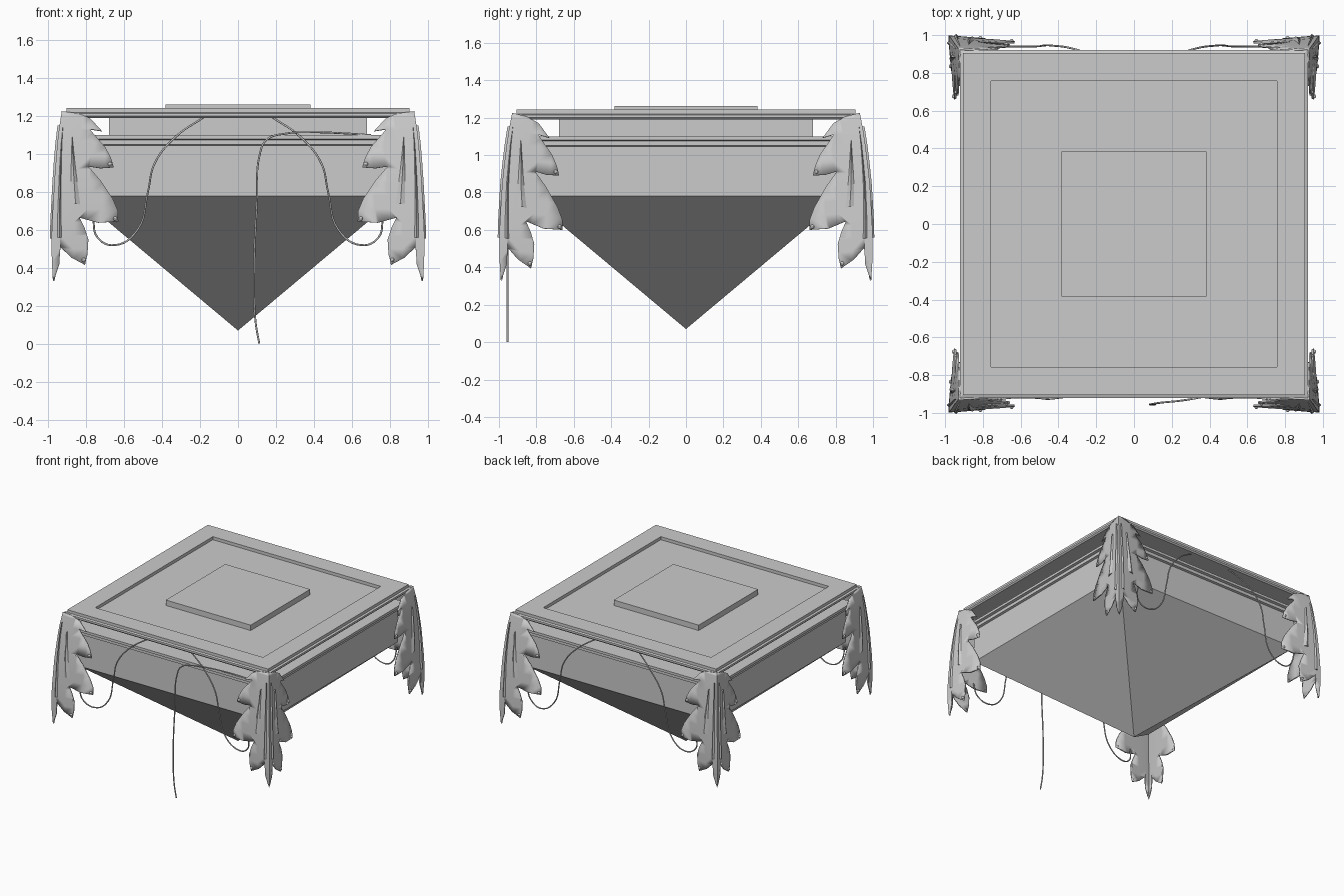
import bpy, bmesh
from mathutils import Vector

if "Cube" in bpy.data.objects:
    bpy.data.objects.remove(bpy.data.objects["Cube"])


def finish(name, bm, smooth=False):
    bmesh.ops.recalc_face_normals(bm, faces=bm.faces)
    me = bpy.data.meshes.new(name)
    bm.to_mesh(me)
    bm.free()
    ob = bpy.data.objects.new(name, me)
    bpy.context.collection.objects.link(ob)
    if smooth:
        bpy.ops.object.select_all(action='DESELECT')
        ob.select_set(True)
        bpy.context.view_layer.objects.active = ob
        bpy.ops.object.shade_smooth_by_angle(angle=0.6)
    return ob


def square_loft(name, profile):
    """Stack of square rings (half width, z), capped at both ends."""
    bm = bmesh.new()
    rings = []
    for h, z in profile:
        if h == 0:
            rings.append([bm.verts.new((0, 0, z))] * 4)
        else:
            rings.append([bm.verts.new((sx * h, sy * h, z))
                          for sx, sy in ((-1, -1), (1, -1), (1, 1), (-1, 1))])
    for a, b in zip(rings, rings[1:]):
        for i in range(4):
            j = (i + 1) % 4
            bm.faces.new(dict.fromkeys((a[i], a[j], b[j], b[i])))
    for r in (rings[0], rings[-1]):
        if r[0] is not r[1]:
            bm.faces.new(r)
    return finish(name, bm)


# Canopy: roof slab with recessed top, raised panel, neck, moulded body with pyramid
square_loft("roof_slab", [(0.74, 1.19), (0.91, 1.19), (0.92, 1.20), (0.92, 1.215), (0.905, 1.22),
                          (0.905, 1.243), (0.757, 1.243), (0.757, 1.218)])
square_loft("top_panel", [(0.383, 1.21), (0.383, 1.262)])
square_loft("neck", [(0.68, 1.08), (0.68, 1.20)])
square_loft("body", [(0, 0.07), (0.848, 0.78), (0.848, 1.045), (0.865, 1.05), (0.865, 1.075),
                     (0.885, 1.08), (0.885, 1.10)])

# Corner leaf: u = distance from the corner rib, z = height
OUTLINE = [(0, 1.225), (.08, 1.215), (.15, 1.19), (.225, 1.12), (.16, 1.13), (.25, 1.037),
           (.285, .98), (.304, .93), (.235, .925), (.17, .935), (.24, .86), (.31, .763),
           (.34, .70), (.345, .645), (.24, .638), (.14, .665), (.17, .61), (.19, .55),
           (.185, .47), (.17, .416), (.10, .455), (.043, .51), (.035, .42), (0, .33)]
RIB = [(1.23, .925), (1.1, .945), (.9, .962), (.6, .979), (.45, .979), (.3, .970)]


def rib(z):
    for (z1, a), (z0, b) in zip(RIB, RIB[1:]):
        if z >= z0:
            return b + (a - b) * (z - z0) / (z1 - z0)
    return RIB[-1][1]


def place(u, z, lift, side, sx, sy):
    """Wrap a leaf point round the corner: side 0 = x-running half, 1 = y-running half."""
    a = rib(z)
    b = a + 0.015 * min(1, (1.23 - z) / 0.4)
    sag = 0.08 * u - lift
    if side == 0:
        return Vector((sx * (a - u), sy * (b - sag), z))
    return Vector((sx * (a - sag), sy * (b - 0.96 * u), z - 0.13 * u))


VEINS = [((.07, 1.10), (.088, .74), (.142, .735)), ((.014, 1.17), (.026, .56), (.05, .56))]
PINS = [(.283, .947), (.328, .66), (.165, .442)]

for sx, xn in ((-1, "left"), (1, "right")):
    for sy, yn in ((-1, "front"), (1, "back")):
        tag = f"{yn}_{xn}"
        leaf, veins, pins = bmesh.new(), bmesh.new(), bmesh.new()
        for side in (0, 1):
            # blade, sliced so it can bend
            half = bmesh.new()
            half.faces.new([half.verts.new((u, 0, z)) for u, z in OUTLINE])
            cuts = [((0, 0, 0.36 + 0.07 * i), (0, 0, 1)) for i in range(13)]
            cuts += [((0.04 + 0.07 * i, 0, 0), (1, 0, 0)) for i in range(4)]
            for co, no in cuts:
                bmesh.ops.bisect_plane(half, geom=half.verts[:] + half.edges[:] + half.faces[:],
                                       dist=1e-5, plane_co=co, plane_no=no)
            for v in half.verts:
                v.co = place(v.co.x, v.co.z, 0, side, sx, sy)
            tmp = bpy.data.meshes.new("leaf_half")
            half.to_mesh(tmp)
            half.free()
            leaf.from_mesh(tmp)
            bpy.data.meshes.remove(tmp)
            # raised tapering veins
            for top, bl, br in VEINS:
                rows = []
                for i in range(7):
                    t = 0.03 + 0.97 * i / 6
                    l = Vector(top).lerp(Vector(bl), t)
                    r = Vector(top).lerp(Vector(br), t)
                    m = (l + r) / 2
                    rows.append([veins.verts.new(place(p[0], p[1], h, side, sx, sy))
                                 for p, h in ((l, .004), (m, .016), (r, .004))])
                for p, q in zip(rows, rows[1:]):
                    for k in range(3):
                        n = (k + 1) % 3
                        veins.faces.new((p[k], p[n], q[n], q[k]))
                veins.faces.new(rows[0])
                veins.faces.new(rows[-1])
            # small pins on the lobe tips
            for u, z in PINS:
                s = bmesh.ops.create_uvsphere(pins, u_segments=10, v_segments=6, radius=.011)
                bmesh.ops.translate(pins, verts=s["verts"], vec=place(u, z, .004, side, sx, sy))
        bmesh.ops.remove_doubles(leaf, verts=leaf.verts, dist=1e-4)
        ob = finish("leaf_" + tag, leaf, True)
        mod = ob.modifiers.new("thickness", 'SOLIDIFY')
        mod.thickness = 0.01
        mod.offset = 0
        finish("leaf_veins_" + tag, veins)
        finish("leaf_pins_" + tag, pins, True)


def wire(name, pts, radius=0.005):
    cu = bpy.data.curves.new(name, 'CURVE')
    cu.dimensions = '3D'
    cu.bevel_depth = radius
    cu.bevel_resolution = 2
    cu.resolution_u = 6
    cu.use_fill_caps = True
    sp = cu.splines.new('BEZIER')
    sp.bezier_points.add(len(pts) - 1)
    for bp, p in zip(sp.bezier_points, pts):
        bp.co = p
        bp.handle_left_type = bp.handle_right_type = 'AUTO'
    ob = bpy.data.objects.new(name, cu)
    bpy.context.collection.objects.link(ob)


# Hanging swag wires on front and back, and the loose pull cord at the front
SWAG = [(.18, .88, 1.195), (.33, .91, 1.09), (.44, .925, .95), (.475, .925, .80),
        (.53, .92, .60), (.65, .92, .52), (.74, .935, .56), (.765, .955, .67)]
for sx, xn in ((-1, "left"), (1, "right")):
    for sy, yn in ((-1, "front"), (1, "back")):
        extra = 0.02 if sy > 0 else 0
        wire(f"swag_{yn}_{xn}", [(sx * x, sy * (y + (extra if .3 < x < .7 else 0)), z)
                                 for x, y, z in SWAG])
wire("pull_cord", [(.112, -.955, .001), (.092, -.955, .12), (.085, -.955, .4), (.10, -.953, .75),
                   (.115, -.95, 1.0), (.15, -.945, 1.075), (.25, -.935, 1.108),
                   (.40, -.91, 1.115), (.55, -.89, 1.11), (.70, -.875, 1.10)])
